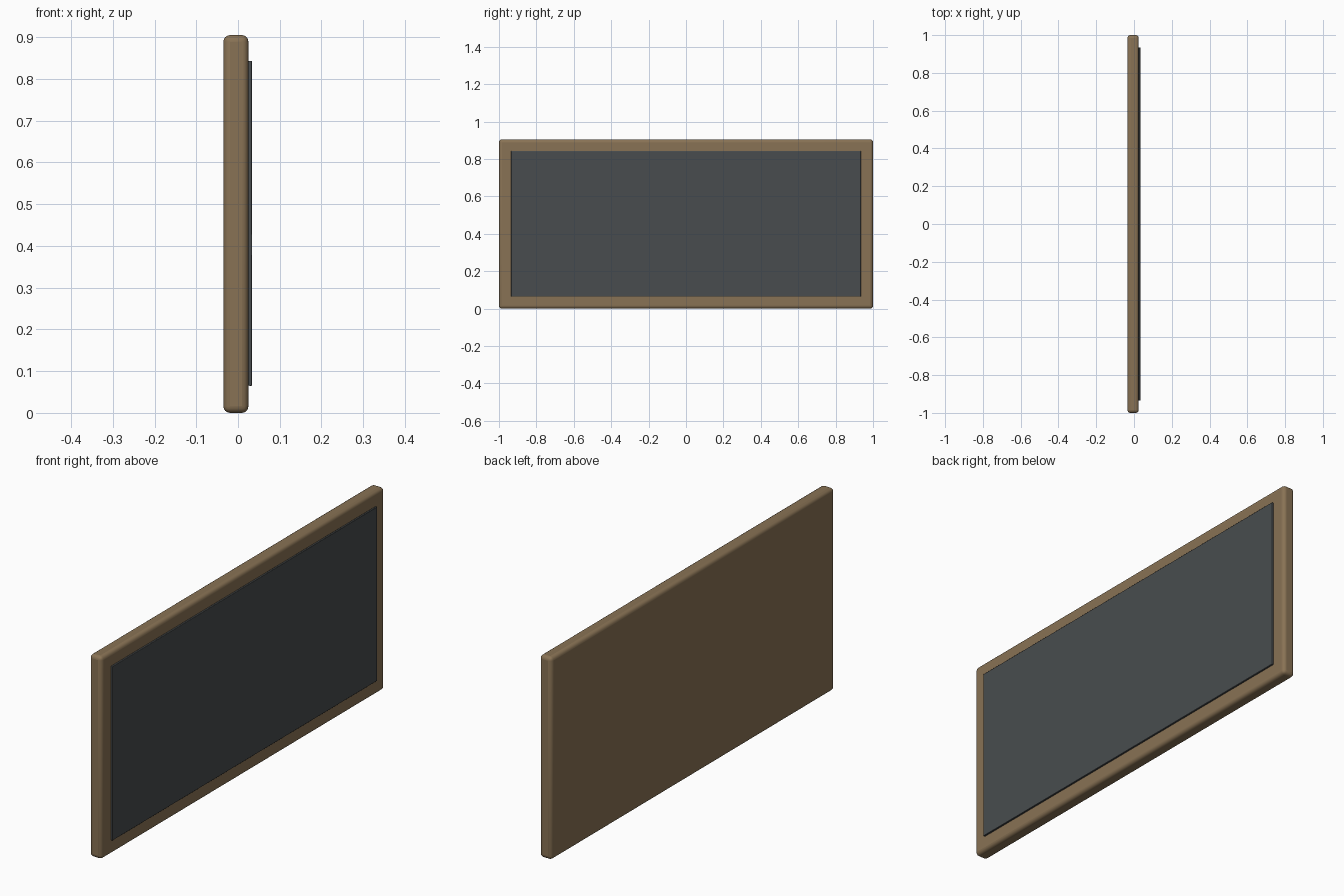
import bpy
import math

if "Cube" in bpy.data.objects:
    bpy.data.objects.remove(bpy.data.objects["Cube"])


def material(name, rgb):
    mat = bpy.data.materials.new(name)
    mat.diffuse_color = (*rgb, 1)
    mat.use_nodes = True
    mat.node_tree.nodes["Principled BSDF"].inputs["Base Color"].default_value = mat.diffuse_color
    return mat


def rounded_box(name, lo, hi, radius, segments, mat):
    centre = [(a + b) / 2 for a, b in zip(lo, hi)]
    bpy.ops.mesh.primitive_cube_add(size=1, location=centre)
    obj = bpy.context.object
    obj.name = name
    obj.scale = [b - a for a, b in zip(lo, hi)]
    bpy.ops.object.transform_apply(location=False, rotation=False, scale=True)
    bevel = obj.modifiers.new("Rounded edges", 'BEVEL')
    bevel.width = radius
    bevel.segments = segments
    obj.data.materials.append(mat)
    bpy.ops.object.shade_smooth_by_angle(angle=math.radians(35))
    return obj


wood = material("wood", (0.25, 0.17, 0.09))
slate = material("slate", (0.065, 0.073, 0.077))

# Wooden backing board, whose border reads as the frame
rounded_box("wooden_frame", (-0.035, -1, 0), (0.025, 1, 0.905), 0.016, 4, wood)

# Thin dark writing surface raised on the +x face
rounded_box("writing_panel", (0.025, -0.935, 0.065), (0.034, 0.935, 0.843), 0.002, 2, slate)
